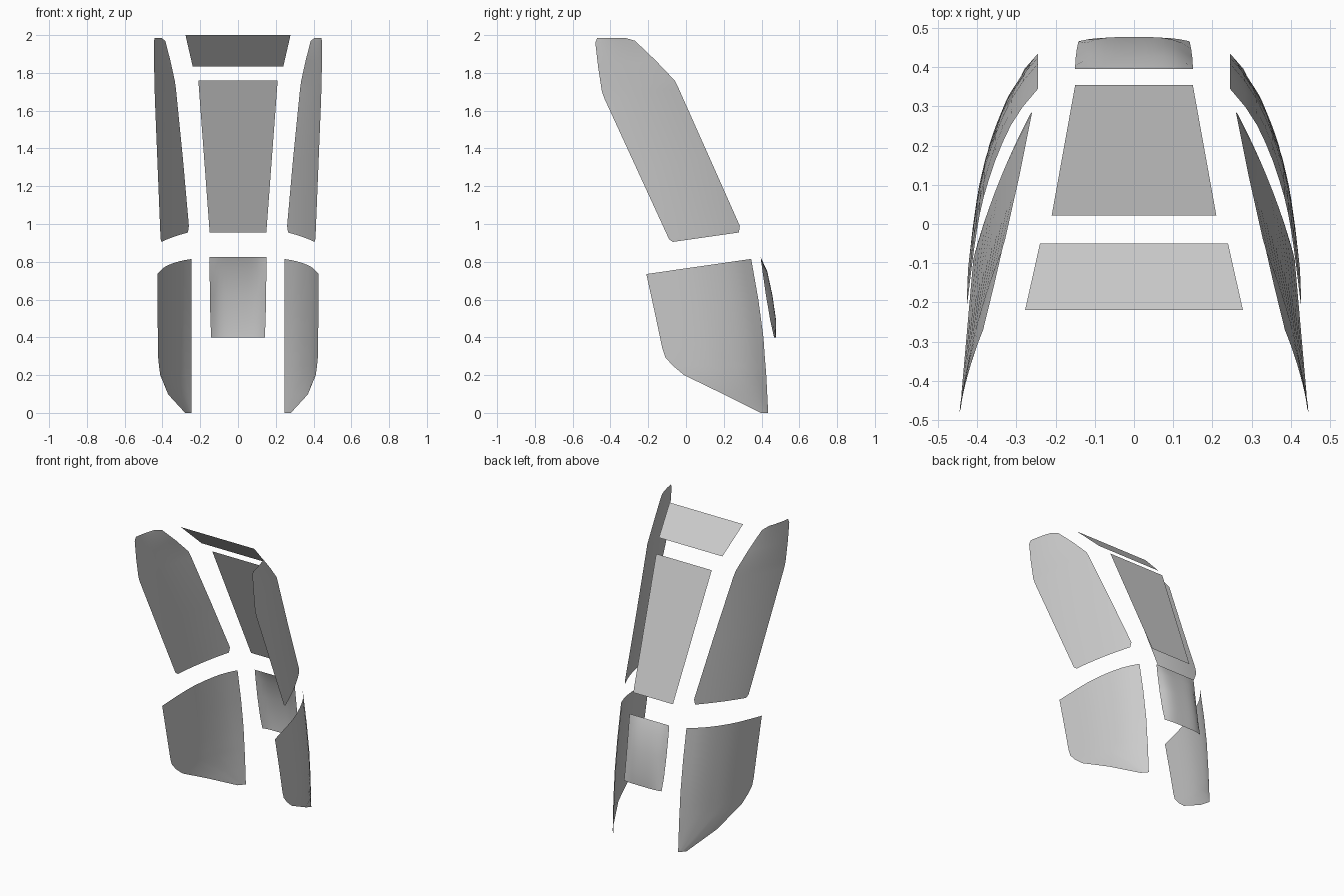
import bpy, bmesh
from mathutils import Vector

if "Cube" in bpy.data.objects:
    bpy.data.objects.remove(bpy.data.objects["Cube"])


def sheet(name, rows, mirror=False):
    """Open smooth surface from equally long rows of points."""
    bm = bmesh.new()
    grid = [[bm.verts.new(p) for p in row] for row in rows]
    for a, b in zip(grid, grid[1:]):
        for i in range(len(a) - 1):
            bm.faces.new((a[i], b[i], b[i + 1], a[i + 1])).smooth = True
    mesh = bpy.data.meshes.new(name)
    bm.to_mesh(mesh)
    bm.free()
    ob = bpy.data.objects.new(name, mesh)
    bpy.context.collection.objects.link(ob)
    if mirror:
        ob.modifiers.new("Mirror", 'MIRROR').use_mirror_merge = False
    return ob


def interp(table, v):
    for (a, fa), (b, fb) in zip(table, table[1:]):
        if v <= b:
            return fa + (fb - fa) * (v - a) / (b - a)
    return table[-1][1]


# flat centre panes: half width, y, z of the upper and lower edge
for name, ends in (
    ("upper_centre_pane", ((.278, -.22, 2.0), (.24, -.05, 1.835))),
    ("middle_centre_pane", ((.21, .022, 1.76), (.15, .355, .955))),
):
    sheet(name, [[(w, y, z), (-w, y, z)] for w, y, z in ends])

# curved lower centre pane: half width, side y, middle y, z
N = 12
rows = []
for w, ys, ym, z in ((.15, .395, .395, .825), (.15, .405, .430, .75),
                     (.149, .423, .457, .625), (.146, .446, .477, .49),
                     (.142, .466, .476, .40)):
    ts = [1 - 2 * i / N for i in range(N + 1)]
    rows.append([(w * t, ym - (ym - ys) * t ** 4, z) for t in ts])
sheet("lower_centre_pane", rows)

# upper side panes: front and rear point of each row
spans = [
    ((.442, -.470, 1.985), (.405, -.320, 1.985)),
    ((.445, -.480, 1.960), (.385, -.270, 1.970)),
    ((.444, -.465, 1.830), (.358, -.160, 1.865)),
    ((.441, -.445, 1.700), (.335, -.060, 1.760)),
    ((.440, -.430, 1.660), (.329, -.040, 1.720)),
    ((.425, -.260, 1.290), (.292, .125, 1.350)),
    ((.410, -.090, .920), (.260, .285, .990)),
    ((.405, -.070, .905), (.265, .280, .955)),
]
rows = []
for a, b in spans:
    a, b = Vector(a), Vector(b)
    width = b.y - a.y
    rows.append([a.lerp(b, i / N) + Vector((.12 * width * (i / N) * (1 - i / N), 0, 0))
                 for i in range(N + 1)])
sheet("upper_side_panes", rows, True)

# lower side panes: outline rows in (y, z), bulge measured from the rear edge
bulge = [(0, .245), (.04, .28), (.105, .322), (.18, .353), (.26, .380),
         (.34, .398), (.43, .411), (.56, .427)]
outline = [
    ((-.210, .735), (.345, .815)), ((-.165, .530), (.383, .600)),
    ((-.125, .340), (.410, .400)), ((-.110, .295), (.417, .300)),
    ((-.070, .250), (.421, .250)), ((-.010, .200), (.425, .200)),
    ((.200, .098), (.430, .100)), ((.395, .000), (.435, .000)),
]
rows = []
for (ya, za), (yb, zb) in outline:
    row = []
    for i in range(N + 1):
        t = i / N
        d = (yb - ya) * (1 - t)
        row.append((interp(bulge, d), yb - d, za + (zb - za) * t))
    rows.append(row)
sheet("lower_side_panes", rows, True)
